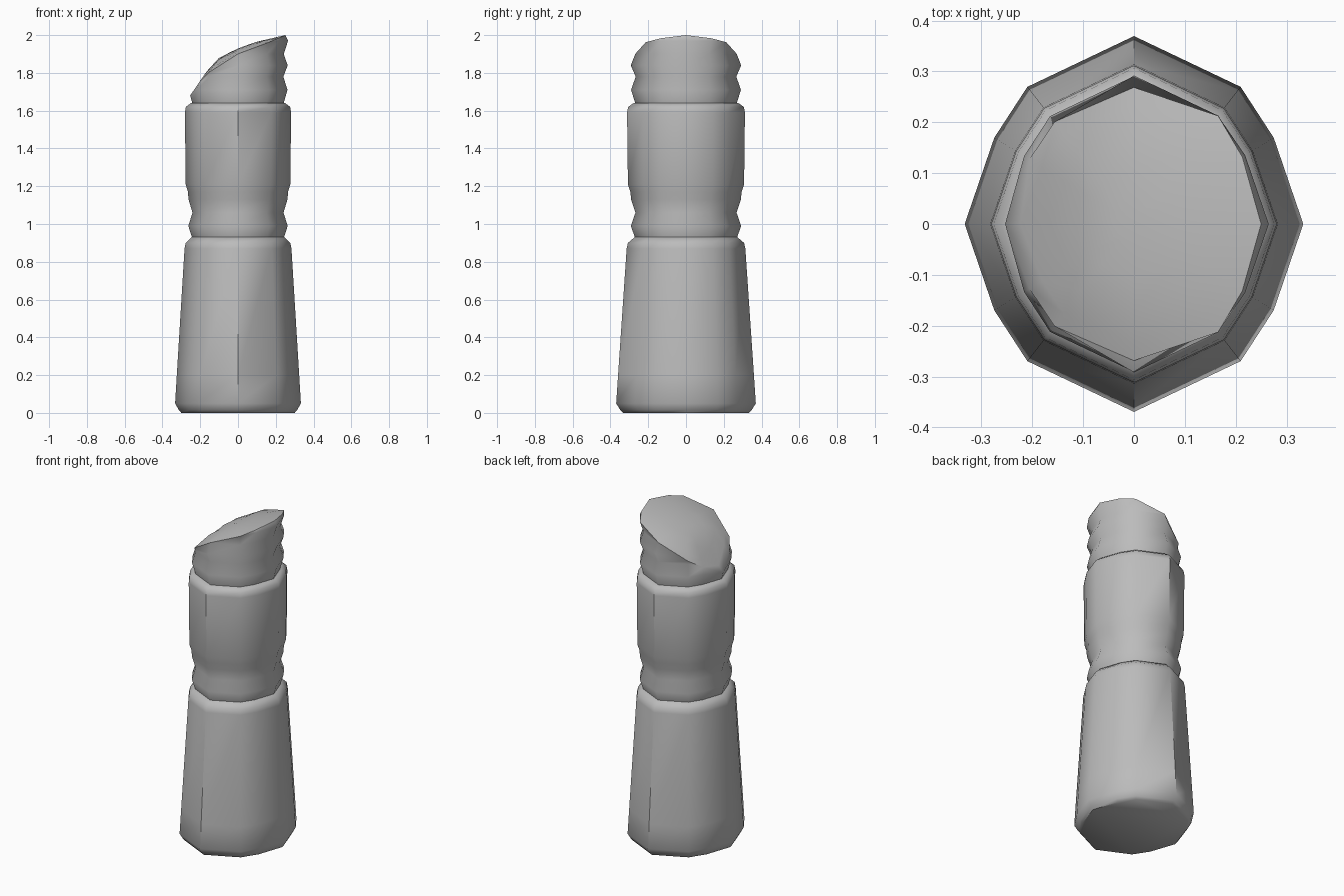
import bpy, bmesh, math

cube = bpy.data.objects.get("Cube")
if cube:
    bpy.data.objects.remove(cube, do_unlink=True)

grey = bpy.data.materials.new("plain grey")
grey.use_nodes = True
colour = (0.5, 0.5, 0.5, 1)
grey.diffuse_color = colour
grey.node_tree.nodes["Principled BSDF"].inputs["Base Color"].default_value = colour

# Twelve-sided oval section, mirrored from one quarter; x radius is 1
quarter = [(1, 0), (0.825, 0.51), (0.63, 0.81), (0, 1.11)]
half = quarter + [(-x, y) for x, y in quarter[-2::-1]]
SECTION = half + [(x, -y) for x, y in half[-2:0:-1]]


def lerp(table, t):
    """Piecewise linear lookup in (position, value) pairs."""
    if t <= table[0][0]:
        return table[0][1]
    for (a, va), (b, vb) in zip(table, table[1:]):
        if t <= b:
            return va + (vb - va) * (t - a) / (b - a)
    return table[-1][1]


def loft(name, rings, angle):
    """Skin a list of point rings and cap both ends."""
    bm = bmesh.new()
    loops = [[bm.verts.new(p) for p in ring] for ring in rings]
    n = len(SECTION)
    for low, high in zip(loops, loops[1:]):
        for i in range(n):
            j = (i + 1) % n
            bm.faces.new((low[i], low[j], high[j], high[i]))
    bm.faces.new(loops[0][::-1])
    bm.faces.new(loops[-1])
    bmesh.ops.remove_doubles(bm, verts=bm.verts, dist=0.0005)
    bmesh.ops.recalc_face_normals(bm, faces=bm.faces)
    mesh = bpy.data.meshes.new(name)
    bm.to_mesh(mesh)
    bm.free()
    mesh.materials.append(grey)
    obj = bpy.data.objects.new(name, mesh)
    bpy.context.collection.objects.link(obj)
    bpy.ops.object.select_all(action="DESELECT")
    obj.select_set(True)
    bpy.context.view_layer.objects.active = obj
    bpy.ops.object.shade_smooth_by_angle(angle=math.radians(angle))


def turned(name, profile, angle=50):
    loft(name, [[(x * r, y * r, z) for x, y in SECTION] for z, r in profile], angle)


# Tapered base with rounded foot and shoulder
turned("base", [(0, 0.30), (0.015, 0.313), (0.05, 0.333), (0.2, 0.324),
                (0.87, 0.283), (0.9, 0.277), (0.93, 0.245)])

# Ribbed waist and wider sleeve
turned("sleeve", [(0.91, 0.24), (0.93, 0.244), (0.99, 0.263), (1.06, 0.241), (1.13, 0.262),
                  (1.17, 0.265), (1.21, 0.277), (1.59, 0.281), (1.62, 0.276), (1.64, 0.25)])

# Ribbed stick, trimmed by a domed slant that falls towards -x
ribs = [(1.62, 0.24), (1.64, 0.242), (1.71, 0.262), (1.78, 0.24), (1.84, 0.263),
        (1.90, 0.242), (1.97, 0.265), (2.0, 0.25)]
slope = [(-0.24, 1.68), (-0.2, 1.77), (-0.1, 1.88), (0, 1.93), (0.1, 1.965), (0.25, 2.0)]


def slant(x, y):
    return lerp(slope, x) - 0.03 * (y / 0.28) ** 2


rings = []
for z, _ in ribs:
    ring = []
    for x, y in SECTION:
        top = min(z, slant(x * 0.25, y * 0.25))
        r = lerp(ribs, top)
        ring.append((x * r, y * r, top))
    rings.append(ring)
rim = rings[-1]
for k in (0.88, 0.65, 0.4, 0.15):
    rings.append([(x * k, y * k, slant(x * k, y * k)) for x, y, _ in rim])
loft("stick", rings, 50)
